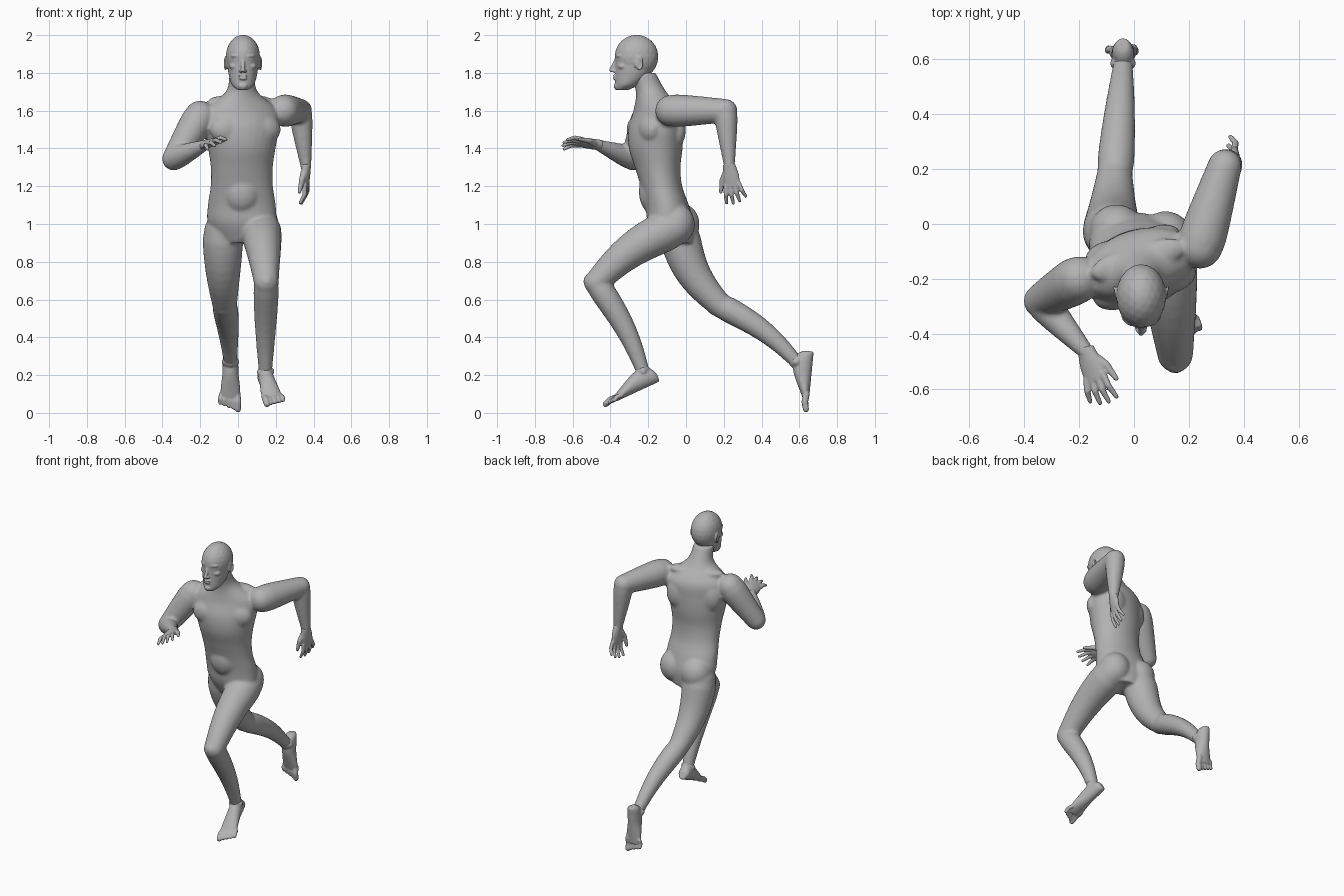
import bpy, bmesh
from math import cos, sin, pi, sqrt, tau, radians
from mathutils import Vector, Matrix

if "Cube" in bpy.data.objects:
    bpy.data.objects.remove(bpy.data.objects["Cube"])

grey = (.45, .45, .45, 1)
clay = bpy.data.materials.new("clay_grey")
clay.use_nodes = True
clay.diffuse_color = grey
clay.node_tree.nodes["Principled BSDF"].inputs["Base Color"].default_value = grey


def spline(rows, steps=6):
    """Smooth curve through rows of numbers."""
    rows = [Vector(row) for row in rows]
    padded = [rows[0], *rows, rows[-1]]
    out = []
    for before, start, end, after in zip(padded, rows, rows[1:], padded[3:]):
        leave, arrive = (end - before) / 2, (after - start) / 2
        for step in range(steps):
            t = step / steps
            ease = t * t * (3 - 2 * t)
            out.append(start.lerp(end, ease) + leave * t * (1 - t) ** 2 - arrive * t * t * (1 - t))
    return out + [rows[-1]]


def skin(bm, rings):
    loops = [[bm.verts.new(point) for point in ring] for ring in rings]
    faces = [bm.faces.new(loops[0]), bm.faces.new(loops[-1])]
    for low, high in zip(loops, loops[1:]):
        for i in range(len(low)):
            faces.append(bm.faces.new((low[i - 1], low[i], high[i], high[i - 1])))
    bmesh.ops.recalc_face_normals(bm, faces=faces)


def oval(centre, frame, wide, deep, sides=32):
    angles = [tau * i / sides for i in range(sides)]
    return [centre + frame @ Vector((wide * cos(a), deep * sin(a), 0)) for a in angles]


def blob(bm, centre, radii, turn=0):
    matrix = (Matrix.Translation(centre) @ Matrix.Rotation(radians(turn), 4, 'Z')
              @ Matrix.Diagonal((*radii, 1)))
    bmesh.ops.create_icosphere(bm, subdivisions=3, radius=1, matrix=matrix)


def tube(bm, points, radii):
    """Round tube with a ball at every point."""
    points = [Vector(point) for point in points]
    rings, frame, last = [], None, None
    for i, (point, radius) in enumerate(zip(points, radii)):
        ahead = (points[min(i + 1, len(points) - 1)] - points[max(i - 1, 0)]).normalized()
        if last:
            frame = last.rotation_difference(ahead) @ frame
        else:
            frame = ahead.to_track_quat('Z', 'Y')
        last = ahead
        rings.append(oval(point, frame, radius, radius))
        blob(bm, point, (radius, radius, radius))
    skin(bm, rings)


def slab(bm, rows, turn=lambda height: 0):
    """Stacked ovals: centre x, y, z, half width, half depth."""
    skin(bm, [oval(Vector((x, y, z)), Matrix.Rotation(radians(turn(z)), 3, 'Z'), wide, deep)
              for x, y, z, wide, deep in spline(rows)])


def bone(bm, start, end, thick, thin, muscle, bow=Vector()):
    """Limb section that swells near its start and bows sideways."""
    samples = [i / 10 for i in range(11)]
    tube(bm, [start.lerp(end, t) + bow * sin(pi * t) for t in samples],
         [thick + (thin - thick) * t + muscle * sin(pi * sqrt(t)) for t in samples])


def finish(name, bm, voxel, rounds):
    mesh = bpy.data.meshes.new(name)
    bm.to_mesh(mesh)
    bm.free()
    mesh.materials.append(clay)
    ob = bpy.data.objects.new(name, mesh)
    bpy.context.collection.objects.link(ob)
    fuse = ob.modifiers.new("fuse", 'REMESH')
    fuse.mode, fuse.voxel_size, fuse.use_smooth_shade = 'VOXEL', voxel, True
    soften = ob.modifiers.new("soften", 'SMOOTH')
    soften.factor, soften.iterations = .5, rounds


def place(bm, joint, socket, up, forward, handed):
    """Move a hand or foot so that its socket meets the joint."""
    forward = Vector(forward).normalized()
    side = Vector(up).cross(forward).normalized()
    turn = Matrix((side * handed, forward.cross(side), forward)).transposed() * 1.06
    bm.transform(Matrix.Translation(joint - turn @ Vector(socket)) @ turn.to_4x4())
    bmesh.ops.recalc_face_normals(bm, faces=bm.faces)


# Trunk and neck, twisted so the right shoulder leads
def twist(height):
    return max(-8, min(17, 50 * (height - 1) - 8))


body = bmesh.new()
middle = .02
lean = [-.06, -.08, -.1, -.13, -.15, -.16, -.16, -.15, -.185, -.23]
widths = [.12, .18, .18, .165, .165, .18, .2, .2, .085, .065]
depths = [.09, .12, .115, .11, .12, .14, .14, .12, .08, .07]
slab(body, [(middle, y, .9 + i / 10, wide, deep)
            for i, (y, wide, deep) in enumerate(zip(lean, widths, depths))], twist)

# Paired muscles: chest, shoulder blades, neck slope, buttocks
for height, out, back, radii in [(1.5, .095, -.065, (.1, .06, .08)), (1.5, .1, .08, (.08, .05, .1)),
                                 (1.65, .08, .02, (.1, .05, .03)), (1, .09, .04, (.1, .1, .11))]:
    spin = Matrix.Rotation(radians(twist(height)), 3, 'Z')
    core = Vector((middle, lean[int(height * 10) - 9], height))
    for side in (-1, 1):
        blob(body, core + spin @ Vector((side * out, back, 0)), radii, twist(height))
blob(body, (middle, -.17, 1.17), (.1, .08, .12))


# Limbs
def leg(hip, knee, ankle):
    front = (knee - (hip + ankle) / 2).normalized()
    across = front - (knee - hip).normalized() * front.dot((knee - hip).normalized())
    bone(body, hip, knee, .1, .065, .012, across * .04)
    bone(body, knee, ankle, .063, .036, .008, front * -.03)
    blob(body, knee + front * .025, (.045, .045, .045))


def arm(shoulder, elbow, wrist):
    bone(body, shoulder, elbow, .083, .062, .006)
    bone(body, elbow, wrist, .058, .028, .007)


left_ankle, right_ankle = Vector((.145, -.23, .225)), Vector((-.04, .58, .275))
left_wrist, right_wrist = Vector((.36, .23, 1.3)), Vector((-.17, -.47, 1.42))
leg(Vector((.12, -.07, .98)), Vector((.15, -.475, .69)), left_ankle)
leg(Vector((-.08, -.04, .96)), Vector((-.07, .18, .57)), right_ankle)
arm(Vector((.24, -.08, 1.6)), Vector((.33, .21, 1.6)), left_wrist)
arm(Vector((-.2, -.2, 1.57)), Vector((-.34, -.28, 1.345)), right_wrist)
finish("body", body, .009, 7)

# Head: skull, and a jaw whose front stays in the plane of the face
head = bmesh.new()
face, centre = -.375, .026
blob(head, (centre, -.262, 1.885), (.091, .116, .117))
slab(head, [(centre, face + deep, z, wide, deep) for z, wide, deep in
            [(1.71, .03, .035), (1.74, .06, .065), (1.8, .077, .095), (1.87, .084, .105)]])
tube(head, [(centre, face + .01, 1.88), (centre, face - .006, 1.845), (centre, face - .02, 1.815)],
     [.009, .01, .012])

# Lips and chin, then brows, eyes, cheeks, nostrils and ears on both sides
for out, back, z, radii in [(0, 0, 1.785, (.026, .01, .006)), (0, 0, 1.77, (.022, .012, .007)),
                            (0, .012, 1.73, (.026, .02, .018)),
                            (.032, .022, 1.89, (.034, .02, .008)), (.032, .03, 1.87, (.014, .014, .01)),
                            (.046, .042, 1.835, (.026, .028, .018)), (.012, -.01, 1.81, (.01, .01, .008)),
                            (.088, .125, 1.85, (.007, .02, .032))]:
    for side in (-1, 1):
        blob(head, (centre + side * out, face + back, z), radii, side * 15)
for side in (-1, 1):
    angles = [i * pi / 6 for i in range(-3, 8)]
    tube(head, [(centre + side * (.092 + .006 * cos(a)), -.25 + .02 * cos(a), 1.85 + .032 * sin(a))
                for a in angles], [.005] * len(angles))
finish("head", head, .005, 3)


# Hands: palm, four curled fingers and a thumb
def hand(name, wrist, up, forward, handed):
    bm = bmesh.new()
    slab(bm, [(0, 0, -.02, .029, .026), (0, 0, .04, .041, .02), (0, 0, .1, .04, .012)])
    for i in range(4):
        out, splay = .033 - .022 * i, .014 - .012 * i
        reach = .09 - .006 * (i - 1) ** 2
        tube(bm, [(out, 0, .085), (out + splay / 2, 0, .09 + reach / 2), (out + splay, -.02, .09 + reach)],
             [.012, .011, .008])
    tube(bm, [(.022, -.006, .025), (.05, -.012, .06), (.067, -.02, .115)], [.018, .014, .009])
    place(bm, wrist, (0, 0, 0), up, forward, handed)
    finish(name, bm, .0045, 3)


hand("right_hand", right_wrist, (-.45, 0, .85), (.3, -.95, .13), 1)
hand("left_hand", left_wrist, (1, -.2, 0), (0, .16, -1), -1)


# Feet: flat sole from heel to ball, ankle bones and five toes
def foot(name, ankle, up, forward, handed):
    bm = bmesh.new()
    slab(bm, [(0, deep + .004, z, wide, deep) for z, wide, deep in
              [(0, .02, .025), (.02, .034, .04), (.07, .039, .048), (.12, .041, .044),
               (.2, .05, .025), (.24, .045, .015)]])
    for i in range(5):
        out, reach = .034 - .02 * i, .07 - .008 * i
        radius = .012 if i else .017
        tube(bm, [(out, .02, .215), (out * 1.1, .024, .22 + reach / 2), (out * 1.1, .014, .22 + reach)],
             [radius, radius, radius * .9])
    socket = (0, .09, .055)
    tube(bm, [(0, .05, .065), socket], [.036, .036])
    for side in (-1, 1):
        blob(bm, (side * .03, .085, .06), (.014, .018, .018))
    place(bm, ankle, socket, up, forward, handed)
    finish(name, bm, .0055, 4)


foot("left_foot", left_ankle, (0, -.4, .9), (.19, -.89, -.41), -1)
foot("right_foot", right_ankle, (0, -1, .1), (0, -.1, -1), 1)
